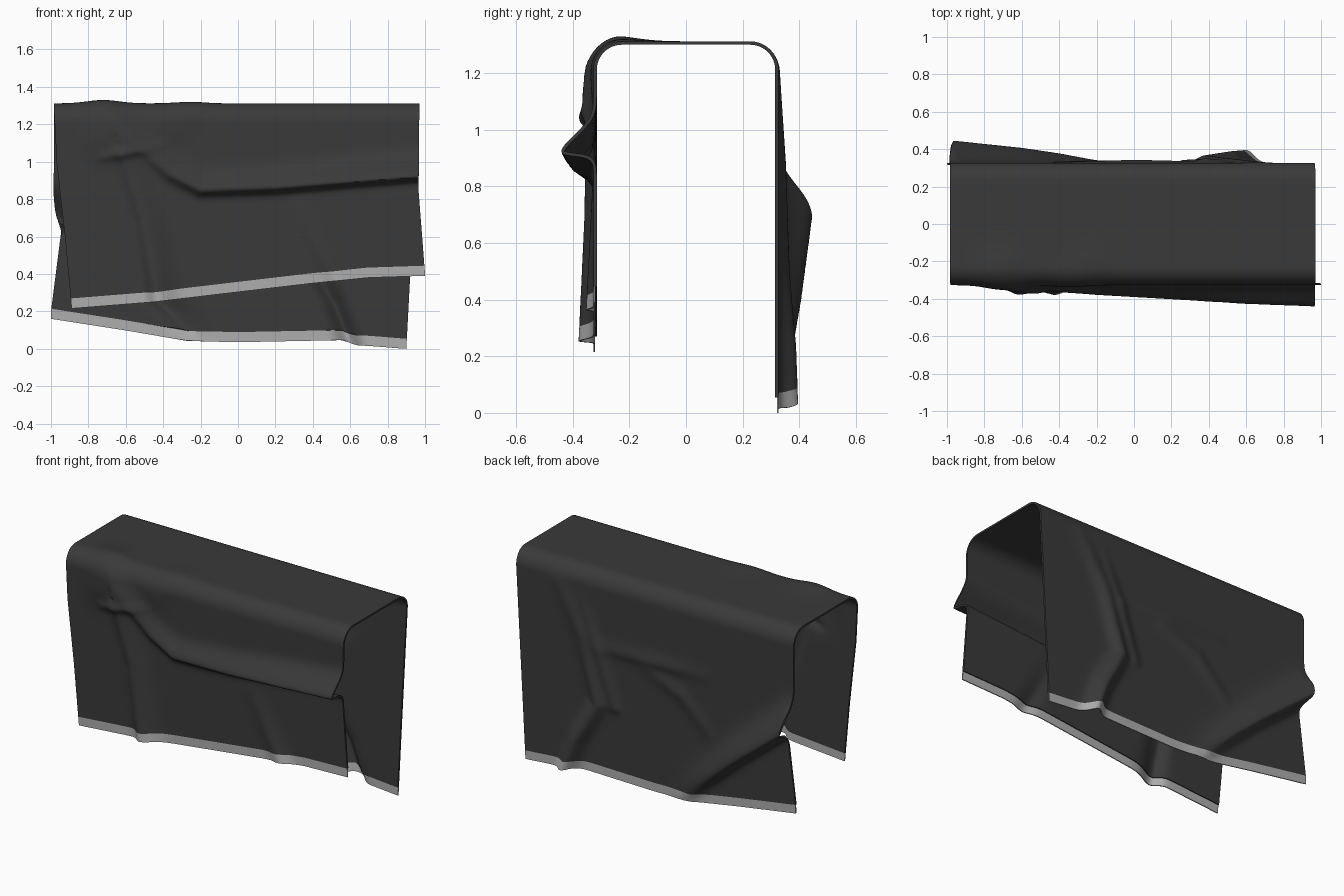
import bpy
import math
from mathutils import Vector

if "Cube" in bpy.data.objects:
    bpy.data.objects.remove(bpy.data.objects["Cube"], do_unlink=True)

TOP, HALF, RADIUS = 1.312, 0.327, 0.1
SHOULDER = TOP - RADIUS                      # height where the hanging panel begins
ARC_END = SHOULDER + RADIUS * math.pi / 2    # unrolled height where the flat top begins
CREST = ARC_END + HALF - RADIUS              # unrolled height of the middle of the top
BAND = 0.054                                 # width of the trim
COLUMNS = 150


def material(name, value):
    mat = bpy.data.materials.new(name)
    mat.use_nodes = True
    color = (value, value, value, 1)
    mat.diffuse_color = color
    bsdf = mat.node_tree.nodes["Principled BSDF"]
    bsdf.inputs["Base Color"].default_value = color
    bsdf.inputs["Roughness"].default_value = 0.8
    return mat


charcoal = material("charcoal cloth", 0.042)
pale_grey = material("pale grey trim", 0.42)


def interp(points, value):
    """Piecewise linear lookup in ascending (key, result) pairs."""
    if value <= points[0][0]:
        return points[0][1]
    for (a, fa), (b, fb) in zip(points, points[1:]):
        if value <= b:
            return fa + (fb - fa) * (value - a) / (b - a)
    return points[-1][1]


class Panel:
    """One hanging side: outline curves plus folds as (path of x, height, size; widths)."""

    def __init__(self, side, hem, left, right, folds):
        self.side, self.hem, self.left, self.right = side, hem, left, right
        self.folds = folds

    def bulge(self, x, v):
        total = 0
        p = Vector((x, v))
        for path, left_width, right_width in self.folds:
            best = None
            for (ax, av, size_a), (bx, bv, size_b) in zip(path, path[1:]):
                a, ab = Vector((ax, av)), Vector((bx - ax, bv - av))
                t = max(0, min(1, (p - a).dot(ab) / ab.length_squared))
                away = p - a - ab * t
                if best is None or away.length < best[0]:
                    width = left_width if ab.x * away.y - ab.y * away.x > 0 else right_width
                    best = (away.length, width, size_a + (size_b - size_a) * t)
            total += best[2] * math.exp(-(best[0] / best[1]) ** 2)
        return total

    def x_at(self, u, v):
        lo, hi = interp(self.left, v), interp(self.right, v)
        return lo + (hi - lo) * u

    def hem_at(self, u):
        return interp(self.hem, self.x_at(u, 0.2))

    def point(self, u, v):
        x = self.x_at(u, v)
        angle = max(0, min(math.pi / 2, (v - SHOULDER) / RADIUS))
        y = HALF - RADIUS + RADIUS * math.cos(angle) - max(0, v - ARC_END)
        z = min(v, SHOULDER) + RADIUS * math.sin(angle)
        out = self.bulge(x, v)
        # Folds push outward along the normal and sag a little
        y += out * math.cos(angle)
        sag = 0.35 * max(0, min(1, (v - self.hem_at(u)) / 0.3)) * math.cos(angle)
        z += out * math.sin(angle) - out * sag
        return (x, self.side * y, z)


front = Panel(
    -1,
    hem=[(-0.89, 0.215), (-0.45, 0.25), (0.4, 0.35), (0.7, 0.38), (1, 0.39)],
    left=[(0.22, -0.89), (0.6, -0.925), (1, -0.97), (1.31, -0.985)],
    right=[(0.4, 1), (0.85, 0.965), (1.31, 0.97)],
    folds=[
        # long roll across the panel
        ([(-0.64, 1.2, 0.012), (-0.5, 1.07, 0.025), (-0.36, 0.95, 0.04), (-0.2, 0.87, 0.052),
          (0.2, 0.89, 0.075), (0.6, 0.93, 0.1), (1, 0.965, 0.115)], 0.06, 0.045),
        # upright fold and the crease at its head
        ([(-0.62, 1.06, 0.025), (-0.5, 0.7, 0.032), (-0.42, 0.2, 0.055)], 0.09, 0.045),
        ([(-0.72, 1.03, 0.01), (-0.6, 1.06, 0.018), (-0.42, 1.09, 0.006)], 0.03, 0.03),
        # puffed shoulder
        ([(-0.72, 1.33, 0.02), (-0.7, 1.15, 0.025)], 0.12, 0.12),
        ([(-0.25, 1.36, 0.008), (-0.35, 1.2, 0.01)], 0.1, 0.1),
        # faint fold by the hem
        ([(0.33, 0.75, 0.006), (0.55, 0.33, 0.028)], 0.06, 0.05),
    ],
)

back = Panel(
    1,
    hem=[(-1, 0.16), (-0.6, 0.098), (-0.27, 0.042), (0, 0.035), (0.56, 0.046),
         (0.65, 0.02), (0.9, 0)],
    left=[(0.2, -1), (0.63, -0.945), (0.74, -0.965), (0.85, -0.985), (1.31, -0.985)],
    right=[(0, 0.9), (0.38, 0.92), (1.31, 0.97)],
    folds=[
        # diagonal roll from the side edge to the hem
        ([(-1, 0.76, 0.122), (-0.6, 0.43, 0.08), (-0.4, 0.24, 0.05), (-0.22, 0.06, 0.015)],
         0.085, 0.045),
        # forked upright fold
        ([(0.61, 0, 0.07), (0.52, 0.25, 0.062), (0.38, 0.5, 0.04), (0.5, 0.9, 0.025),
          (0.66, 1.18, 0.006)], 0.055, 0.05),
        ([(0.27, 0.5, 0.015), (0.38, 0.82, 0.02), (0.5, 1.12, 0.004)], 0.04, 0.04),
        # shallow swags
        ([(0.35, 0.85, 0.008), (0, 0.86, 0.016), (-0.35, 0.86, 0.005)], 0.04, 0.05),
        ([(0.05, 0.8, 0.006), (-0.2, 0.7, 0.014), (-0.4, 0.5, 0.006)], 0.05, 0.04),
    ],
)


def sheet(name, rows, mat, thickness):
    """Skin a grid of points and give it thickness inward."""
    faces = []
    for i in range(len(rows) - 1):
        for j in range(COLUMNS):
            a = i * (COLUMNS + 1) + j
            b = a + COLUMNS + 1
            faces.append((a, a + 1, b + 1, b))
    mesh = bpy.data.meshes.new(name)
    mesh.from_pydata([p for row in rows for p in row], [], faces)
    mesh.materials.append(mat)
    obj = bpy.data.objects.new(name, mesh)
    bpy.context.collection.objects.link(obj)
    solid = obj.modifiers.new("thickness", 'SOLIDIFY')
    solid.thickness = thickness
    solid.offset = -1
    bpy.ops.object.select_all(action='DESELECT')
    obj.select_set(True)
    bpy.context.view_layer.objects.active = obj
    bpy.ops.object.modifier_apply(modifier=solid.name)
    bpy.ops.object.shade_smooth_by_angle(angle=math.radians(50))
    return obj


def row(panel, height):
    """One line of points; height is a function of the column position."""
    steps = [j / COLUMNS for j in range(COLUMNS + 1)]
    return [panel.point(u, height(u)) for u in steps]


def drape(panel, count=80):
    """Rows from the trim up to the middle of the top."""
    def hanging(w):
        def height(u):
            low = panel.hem_at(u) + BAND
            return low + (SHOULDER - low) * w
        return height

    rows = [row(panel, hanging(k / count)) for k in range(count)]
    for lo, hi, n in ((SHOULDER, ARC_END, 10), (ARC_END, CREST, 12)):
        rows += [row(panel, lambda u, v=lo + (hi - lo) * k / n: v) for k in range(n)]
    return rows


def band(panel):
    return [row(panel, lambda u, k=k: panel.hem_at(u) + BAND * k / 3) for k in range(4)]


# Draped cloth, front hem over the top to back hem
sheet("draped_cloth", drape(front) + drape(back)[::-1], charcoal, 0.012)

# Pale trim along both hems
sheet("front_trim", band(front), pale_grey, 0.006)
sheet("back_trim", band(back)[::-1], pale_grey, 0.006)
